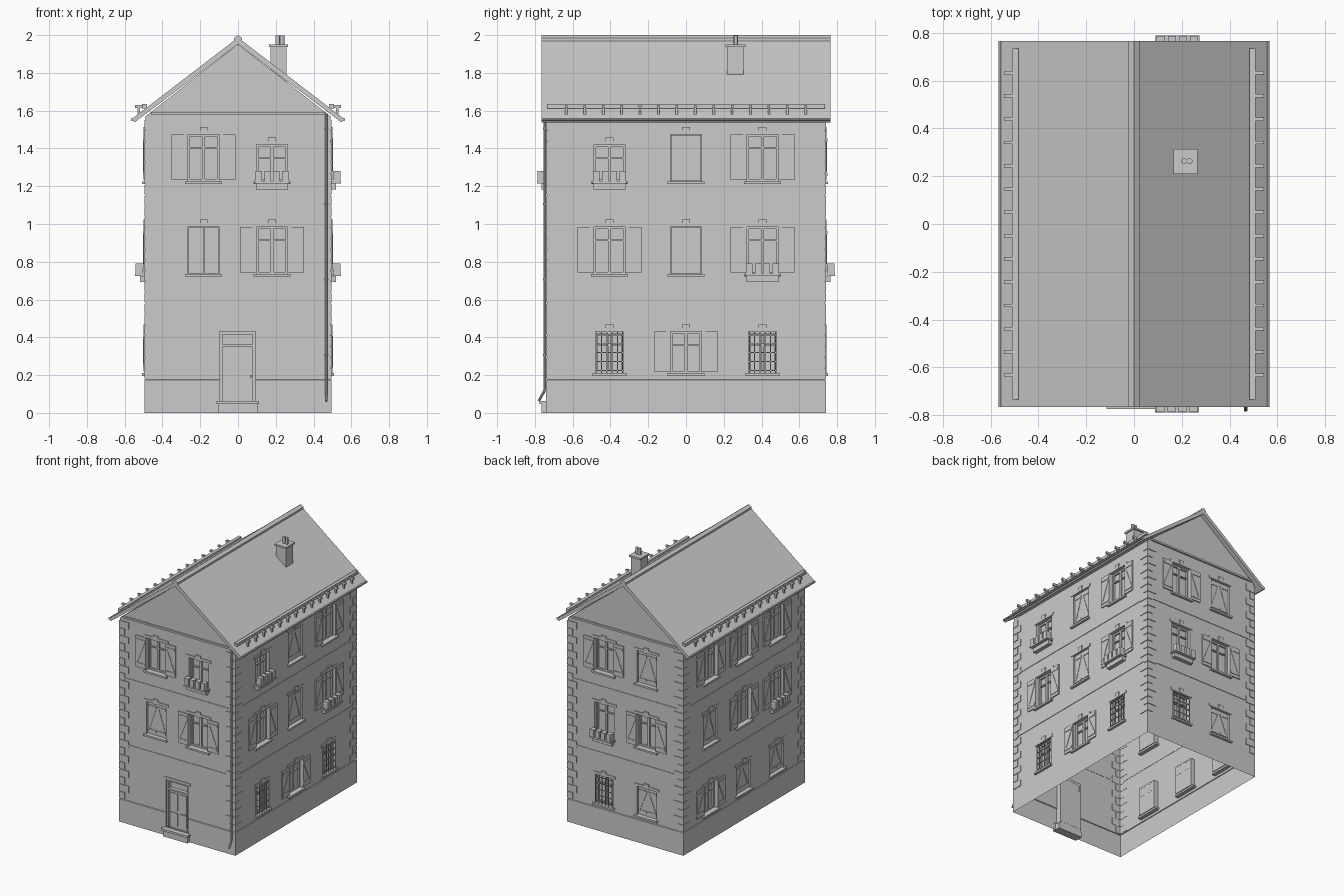
import bpy, bmesh, math
from mathutils import Matrix, Vector

if "Cube" in bpy.data.objects:
    bpy.data.objects.remove(bpy.data.objects["Cube"])

HX, HY = 0.49, 0.735                      # half width / half depth of the walls
parts = {}                                # part name -> bmesh


def part(name):
    return parts.setdefault(name, bmesh.new())


def box(name, lo, hi, mat=Matrix(), tilt=0.0):
    """Axis-aligned box, optionally tilted about its y axis, then placed by mat."""
    lo, hi = Vector(lo), Vector(hi)
    m = (mat @ Matrix.Translation((lo + hi) / 2) @ Matrix.Rotation(tilt, 4, 'Y')
         @ Matrix.Diagonal((*(hi - lo), 1)))
    bmesh.ops.create_cube(part(name), size=1, matrix=m)


def cyl(name, a, b, r, seg=10):
    a, b = Vector(a), Vector(b)
    m = Matrix.Translation((a + b) / 2) @ (b - a).to_track_quat('Z', 'Y').to_matrix().to_4x4()
    bmesh.ops.create_cone(part(name), cap_ends=True, segments=seg, radius1=r, radius2=r,
                          depth=(b - a).length, matrix=m)


def prism(name, profile, y0, y1):
    """Extrude an xz profile along y."""
    bm = part(name)
    f = bm.faces.new([bm.verts.new((x, y0, z)) for x, z in profile])
    ext = bmesh.ops.extrude_face_region(bm, geom=[f])
    bmesh.ops.translate(bm, vec=(0, y1 - y0, 0),
                        verts=[v for v in ext['geom'] if isinstance(v, bmesh.types.BMVert)])
    bmesh.ops.recalc_face_normals(bm, faces=bm.faces)


def wall_frame(side):
    """0 front, 1 right, 2 back, 3 left: local x along the wall, local -y outward."""
    off = HX if side % 2 else HY
    return Matrix.Rotation(side * math.pi / 2, 4, 'Z') @ Matrix.Translation((0, -off, 0))


# ---------- window pieces (d = outward distance from the wall) ----------
def slab(name, m, u0, u1, z0, z1, d0, d1, tilt=0.0):
    box(name, (u0, -d1, z0), (u1, -d0, z1), m, tilt)


def shutter(m, u0, u1, z0, z1, d, lean):
    slab("shutters", m, u0, u1, z0, z1, d, d + 0.008)
    h, w = z1 - z0, u1 - u0
    for z in (z0 + 0.03, z1 - 0.03):
        slab("shutter_braces", m, u0 + .004, u1 - .004, z - 0.008, z + 0.008, d + .006, d + 0.012)
    run = h - 0.07
    c, zc, half = (u0 + u1) / 2, (z0 + z1) / 2, math.hypot(run, w - 0.02) / 2
    slab("shutter_braces", m, c - 0.006, c + 0.006, zc - half, zc + half, d + .006, d + 0.011,
         lean * math.atan2(w - 0.02, run))


def planter(m, u, z):
    slab("planter_trays", m, u - 0.085, u + 0.085, z - 0.042, z - 0.005, 0, 0.03)
    slab("planter_trays", m, u - 0.093, u + 0.093, z - 0.01, z + 0.002, 0, 0.055)
    for i in range(4):
        c = u - 0.07 + i * 0.0467
        slab("flower_pots", m, c - 0.017, c + 0.017, z, z + 0.055, 0.012, 0.052)


def window(side, u, z0, kind):
    """kind letters: o open shutters, c closed shutters, p planter, s short, b bars"""
    m = wall_frame(side)
    z1 = z0 + (0.22 if 'b' in kind or z0 < 0.3 else 0.195 if 's' in kind else 0.25)
    w = 0.075 if 'b' in kind else 0.083
    slab("cutter", m, u - w, u + w, z0, z1, -0.035, 0.03)
    for a, b, c, d in ((u - w, u - w + .012, z0, z1), (u + w - .012, u + w, z0, z1),
                       (u - w, u + w, z0, z0 + .012), (u - w, u + w, z1 - .012, z1),
                       (u - .008, u + .008, z0, z1), (u - w, u + w, z1 - .075, z1 - .067)):
        slab("window_frames", m, a, b, c, d, -0.036, -0.022)
    slab("window_sills", m, u - w - 0.015, u + w + 0.015, z0 - 0.014, z0, -0.03, 0.018)
    slab("lintels", m, u - w - 0.02, u + w + 0.02, z1, z1 + 0.02, 0, 0.005)
    slab("keystones", m, u - 0.02, u + 0.02, z1 - 0.002, z1 + 0.038, 0, 0.009)
    if 'o' in kind:
        shutter(m, u - w - 0.087, u - w, z0 + 0.008, z1, 0.001, 1)
        shutter(m, u + w, u + w + 0.087, z0 + 0.008, z1, 0.001, -1)
    if 'c' in kind:
        shutter(m, u - w + .004, u - .001, z0 + .003, z1 - .003, -0.018, 1)
        shutter(m, u + .001, u + w - .004, z0 + .003, z1 - .003, -0.018, -1)
    if 'p' in kind:
        planter(m, u, z0)
    if 'b' in kind:
        for i in range(6):
            c = u - 0.07 + i * 0.028
            slab("window_bars", m, c - .0025, c + .0025, z0, z1, 0.004, 0.009)
        for i in range(5):
            c = z0 + 0.015 + i * 0.047
            slab("window_bars", m, u - w, u + w, c - .0025, c + .0025, 0.0, 0.006)


FLOORS = (0.21, 0.735, 1.225)
NARROW, WIDE = (-0.182, 0.18), (-0.405, 0.0, 0.405)
LAYOUT = {0: (NARROW, ((), ("c", "o"), ("o", "ps"))),
          1: (WIDE, (("b", "o", "b"), ("o", "c", "op"), ("ps", "c", "o"))),
          2: (NARROW, (("b", "c"), ("p", "o"), ("o", "c"))),
          3: (WIDE, (("o", "c", "c"), ("c", "o", "op"), ("o", "o", "o")))}
for side, (cols, rows) in LAYOUT.items():
    for z, row in zip(FLOORS, rows):
        for u, kind in zip(cols, row):
            window(side, u, z, kind)

# ---------- door ----------
m = wall_frame(0)
slab("cutter", m, -0.097, 0.093, -0.05, 0.43, -0.035, 0.03)
for u0, u1, z0, z1 in ((-.097, -.082, .06, .43), (.078, .093, .06, .43), (-.097, .093, .415, .43),
                       (-.097, .093, .35, .362)):
    slab("door_frame", m, u0, u1, z0, z1, -0.036, -0.008)
slab("door", m, -0.082, 0.078, 0.06, 0.35, -0.036, -0.022)
for z0, z1 in ((.08, .18), (.2, .33)):
    for u0 in (-0.068, 0.008):
        slab("door_panels", m, u0, u0 + 0.056, z0, z1, -0.023, -0.017)
slab("door_handle", m, 0.064, 0.072, 0.185, 0.2, -0.022, -0.005)
slab("lintels", m, -0.115, 0.111, 0.43, 0.45, 0, 0.005)
slab("door_step", m, -0.105, 0.105, 0, 0.046, -0.035, 0.03)
slab("door_step", m, -0.115, 0.112, 0.046, 0.062, 0, 0.04)

# ---------- corner stones and string courses ----------
for side in range(4):
    m = wall_frame(side)
    half = HY if side % 2 else HX
    n, z0, pitch = 24, 0.18, 0.0572
    for i in range(n):
        ln = 0.075 if (i + side) % 2 else 0.042
        z = z0 + i * pitch
        for s in (-1, 1):
            a, b = sorted((s * (half + 0.005), s * (half - ln)))
            slab("corner_stones", m, a, b, z + 0.003, z + pitch - 0.003, -0.002, 0.005)
    for z in (0.595, 1.105):
        slab("string_courses", m, -half + 0.04, half - 0.04, z, z + 0.014, -0.002, 0.004)
for s in (0, 2):
    slab("gable_cornices", wall_frame(s), -0.46, 0.46, 1.578, 1.592, -0.002, 0.012)

# ---------- wall shell: plinth, walls and gables ----------
bm = part("walls")
rings = []
for g, z in ((.005, 0), (.005, .175), (0, .178), (0, 1.57)):
    rings.append([bm.verts.new((sx * (HX + g), sy * (HY + g), z))
                  for sx, sy in ((-1, -1), (1, -1), (1, 1), (-1, 1))])
for lo, hi in zip(rings, rings[1:]):
    for i in range(4):
        j = (i + 1) % 4
        bm.faces.new((lo[i], lo[j], hi[j], hi[i]))
a, b = bm.verts.new((0, -HY, 1.952)), bm.verts.new((0, HY, 1.952))
t = rings[-1]
for f in ((t[0], t[1], a), (t[2], t[3], b), (t[1], t[2], b, a), (t[3], t[0], a, b), rings[0][::-1]):
    bm.faces.new(f)
bmesh.ops.recalc_face_normals(bm, faces=bm.faces)

# ---------- roof ----------
ry = 0.766
prism("roof", [(0, 1.987), (.562, 1.556), (.548, 1.538), (0, 1.952),
               (-.548, 1.538), (-.562, 1.556)], -ry, ry)
prism("ridge_cap", [(0, 2.0), (.022, 1.984), (.022, 1.965), (-.022, 1.965), (-.022, 1.984)], -ry, ry)
for s in (-1, 1):
    cyl("gutters", (s * .56, -ry, 1.553), (s * .56, ry, 1.553), 0.008)
    a, b = sorted((s * .483, s * .508))
    box("snow_boards", (a, -.735, 1.612), (b, .735, 1.634))
    a, b = sorted((s * .5, s * .544))
    for i in range(14):
        y = 0.634 - i * 0.0975
        box("snow_board_brackets", (a, y - .007, 1.614), (b, y + .007, 1.63))
        box("snow_board_brackets", (s * .525 - .006, y - .006, 1.57), (s * .525 + .006, y + .006, 1.616))

# ---------- chimney ----------
box("chimney", (.172, .218, 1.74), (.256, .304, 1.938))
box("chimney_cap", (.165, .21, 1.936), (.265, .315, 1.95))
for x in (.21, .233):
    cyl("chimney_pots", (x, .263, 1.945), (x, .263, 1.998), 0.012, 12)

# ---------- downpipe ----------
path = [(.468, -.748, 1.585), (.468, -.748, .12), (.468, -.78, .062)]
for p, q in zip(path, path[1:]):
    cyl("downpipe", p, q, 0.007)
for z in (.3, .7, 1.1, 1.5):
    cyl("downpipe_clips", (.468, -.748, z), (.468, -.748, z + .012), 0.01)

# ---------- make objects ----------
objs = {}
for name, bm in parts.items():
    me = bpy.data.meshes.new(name)
    bm.to_mesh(me)
    bm.free()
    objs[name] = bpy.data.objects.new(name, me)
    bpy.context.collection.objects.link(objs[name])

# cut the window and door recesses, then open the underside
walls, cutter = objs["walls"], objs["cutter"]
cutter.hide_render = True
mod = walls.modifiers.new("recesses", 'BOOLEAN')
mod.operation, mod.solver, mod.object = 'DIFFERENCE', 'EXACT', cutter
bpy.context.view_layer.objects.active = walls
bpy.ops.object.modifier_apply(modifier=mod.name)
bpy.data.objects.remove(cutter)
bm = bmesh.new()
bm.from_mesh(walls.data)
bm.normal_update()
drop = [f for f in bm.faces if f.calc_center_median().z < 0.001
        or (f.normal.z > 0.5 and f.calc_center_median().z > 1.57)]
bmesh.ops.delete(bm, geom=drop, context='FACES')
bm.to_mesh(walls.data)
bm.free()

# round parts are smooth
for name in ("gutters", "chimney_pots", "downpipe", "downpipe_clips"):
    bpy.ops.object.select_all(action='DESELECT')
    objs[name].select_set(True)
    bpy.context.view_layer.objects.active = objs[name]
    bpy.ops.object.shade_smooth_by_angle()
